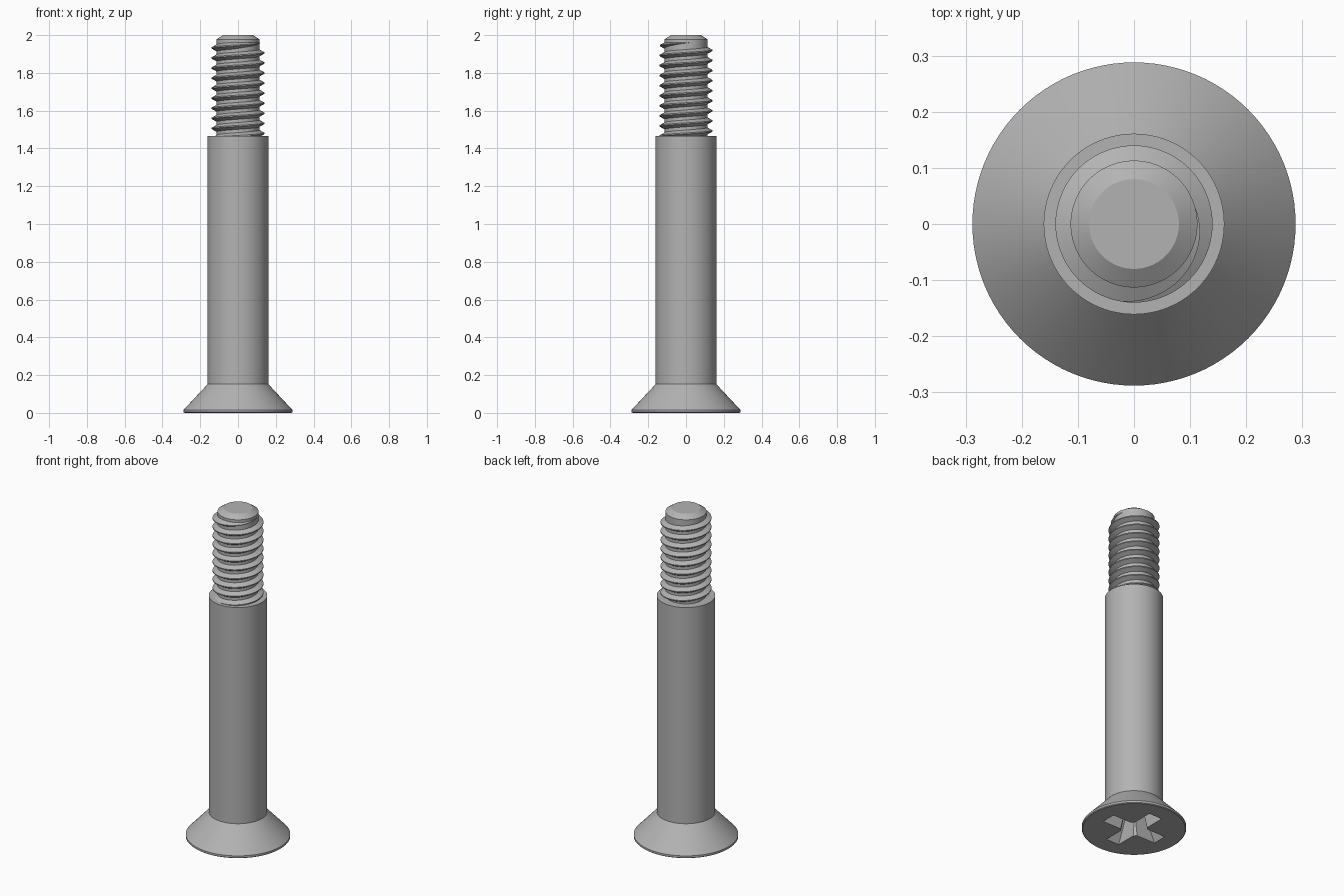
import bpy, bmesh, math
from mathutils import Matrix

if "Cube" in bpy.data.objects:
    bpy.data.objects.remove(bpy.data.objects["Cube"], do_unlink=True)

steel = bpy.data.materials.new("plain steel")
steel.use_nodes = True
GREY = (0.45, 0.45, 0.45, 1)
steel.diffuse_color = GREY
steel.node_tree.nodes["Principled BSDF"].inputs["Base Color"].default_value = GREY


def finish(name, bm):
    bmesh.ops.recalc_face_normals(bm, faces=bm.faces)
    mesh = bpy.data.meshes.new(name)
    bm.to_mesh(mesh)
    bm.free()
    mesh.materials.append(steel)
    obj = bpy.data.objects.new(name, mesh)
    bpy.context.collection.objects.link(obj)
    return obj


def select(obj):
    bpy.ops.object.select_all(action='DESELECT')
    obj.select_set(True)
    bpy.context.view_layer.objects.active = obj


def smooth(obj):
    select(obj)
    bpy.ops.object.shade_smooth_by_angle(angle=math.radians(25))


def lathe(name, profile, sides=96):
    """Closed solid turned around z from (radius, height) points."""
    bm = bmesh.new()
    rings = [[bm.verts.new((r * math.cos(a), r * math.sin(a), z))
              for a in (math.tau * i / sides for i in range(sides))]
             for r, z in profile]
    for low, high in zip(rings, rings[1:]):
        for i in range(sides):
            j = (i + 1) % sides
            bm.faces.new((low[i], low[j], high[j], high[i]))
    bm.faces.new(rings[0])
    bm.faces.new(rings[-1])
    return finish(name, bm)


def tapered_cutter(name, top, bottom, depth, turn):
    """Block that narrows as it goes up into the head."""
    bm = bmesh.new()
    bmesh.ops.create_cube(bm, size=2)
    for v in bm.verts:
        sx, sy = bottom if v.co.z > 0 else top
        v.co = (v.co.x * sx, v.co.y * sy, depth if v.co.z > 0 else -0.01)
    bm.transform(Matrix.Rotation(turn, 4, 'Z'))
    obj = finish(name, bm)
    obj.hide_render = True
    return obj


# Countersunk head, shoulder and threaded core turned as one piece
body = lathe("screw_body", [(0.283, 0), (0.288, 0.004), (0.288, 0.016),
                            (0.161, 0.152), (0.161, 1.467), (0.113, 1.467),
                            (0.113, 1.978), (0.08, 2.0)])

# Cross-shaped driver recess
half = math.pi / 2
cutters = [tapered_cutter("recess_arm_a", (0.19, 0.045), (0.09, 0.03), 0.17, 0),
           tapered_cutter("recess_arm_b", (0.19, 0.045), (0.09, 0.03), 0.171, half),
           tapered_cutter("recess_core", (0.075, 0.075), (0.04, 0.04), 0.172, half / 2)]
select(body)
for cutter in cutters:
    mod = body.modifiers.new("recess", 'BOOLEAN')
    mod.operation = 'DIFFERENCE'
    mod.solver = 'EXACT'
    mod.object = cutter
    bpy.ops.object.modifier_apply(modifier=mod.name)
    bpy.data.objects.remove(cutter, do_unlink=True)
smooth(body)

# Right-handed thread ridge that fades out below the tip
PITCH, STEPS = 0.0533, 72
ROOT, CREST = 0.112, 0.14
end_angle = math.radians(20)
fade = math.radians(120)
end_z = 1.962
turns = 10
bm = bmesh.new()
sections = []
for i in range(turns * STEPS + 1):
    back = math.tau * i / STEPS
    a = end_angle - back
    z = end_z - PITCH * back / math.tau
    k = max(min(1, back / fade), 0.02)
    crest = ROOT + (CREST - ROOT) * k
    shape = [(ROOT - 0.006, -0.022 * k), (crest, -0.003 * k),
             (crest, 0.003 * k), (ROOT - 0.006, 0.022 * k)]
    sections.append([bm.verts.new((r * math.cos(a), r * math.sin(a), z + dz))
                     for r, dz in shape])
for s, t in zip(sections, sections[1:]):
    for i in range(4):
        j = (i + 1) % 4
        bm.faces.new((s[i], s[j], t[j], t[i]))
bm.faces.new(sections[0])
bm.faces.new(sections[-1])
smooth(finish("thread", bm))
